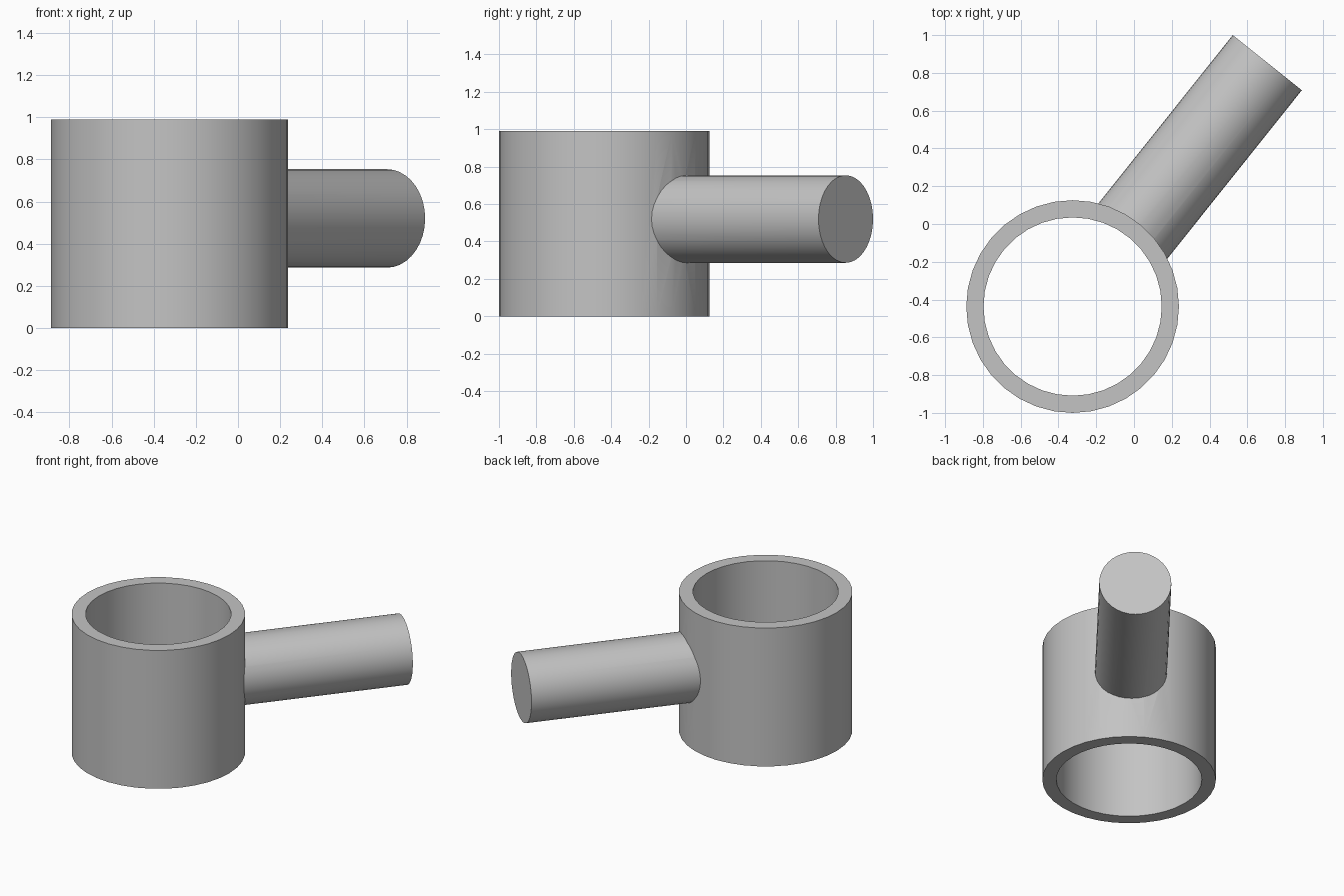
import bpy, bmesh, math
from mathutils import Matrix, Vector

cube = bpy.data.objects.get("Cube")
if cube:
    bpy.data.objects.remove(cube, do_unlink=True)

SEGMENTS = 36
CENTRE = Vector((-0.325, -0.437, 0))
OUTER, INNER, HEIGHT = 0.563, 0.472, 0.99
HANDLE_ANGLE = math.radians(51.4)
HANDLE_RADIUS, HANDLE_Z = 0.234, 0.52
HANDLE_START, HANDLE_END = 0.495, 1.652

grey = bpy.data.materials.new("plain grey")
grey.use_nodes = True
colour = (0.55, 0.55, 0.55, 1)
grey.diffuse_color = colour
grey.node_tree.nodes["Principled BSDF"].inputs["Base Color"].default_value = colour


def add_object(name, bm):
    bmesh.ops.recalc_face_normals(bm, faces=bm.faces)
    mesh = bpy.data.meshes.new(name)
    bm.to_mesh(mesh)
    bm.free()
    mesh.materials.append(grey)
    obj = bpy.data.objects.new(name, mesh)
    bpy.context.collection.objects.link(obj)
    return obj


# Open tube: a wall section turned around the vertical axis
bm = bmesh.new()
section = [(INNER, 0), (OUTER, 0), (OUTER, HEIGHT), (INNER, HEIGHT)]
verts = [bm.verts.new((r, 0, z)) for r, z in section]
edges = [bm.edges.new((verts[i - 1], verts[i])) for i in range(len(verts))]
bmesh.ops.spin(bm, geom=verts + edges, cent=(0, 0, 0), axis=(0, 0, 1),
               angle=math.tau, steps=SEGMENTS, use_merge=True)
bmesh.ops.remove_doubles(bm, verts=bm.verts, dist=0.0001)
bmesh.ops.translate(bm, verts=bm.verts, vec=CENTRE)
tube = add_object("tube_with_handle", bm)

# Round bar pointing straight out from the tube, starting inside its wall
bm = bmesh.new()
direction = Vector((math.cos(HANDLE_ANGLE), math.sin(HANDLE_ANGLE), 0))
middle = CENTRE + direction * (HANDLE_START + HANDLE_END) / 2
middle.z = HANDLE_Z
placement = (Matrix.Translation(middle) @ Matrix.Rotation(HANDLE_ANGLE, 4, "Z")
             @ Matrix.Rotation(math.pi / 2, 4, "Y"))
bmesh.ops.create_cone(bm, cap_ends=True, segments=SEGMENTS,
                      radius1=HANDLE_RADIUS, radius2=HANDLE_RADIUS,
                      depth=HANDLE_END - HANDLE_START, matrix=placement)
handle = add_object("handle", bm)

# Weld the bar to the tube
union = tube.modifiers.new("weld", "BOOLEAN")
union.operation = "UNION"
union.solver = "EXACT"
union.object = handle
bpy.ops.object.select_all(action="DESELECT")
bpy.context.view_layer.objects.active = tube
tube.select_set(True)
bpy.ops.object.modifier_apply(modifier=union.name)
bpy.data.objects.remove(handle, do_unlink=True)
bpy.ops.object.shade_smooth_by_angle(angle=math.radians(30))
